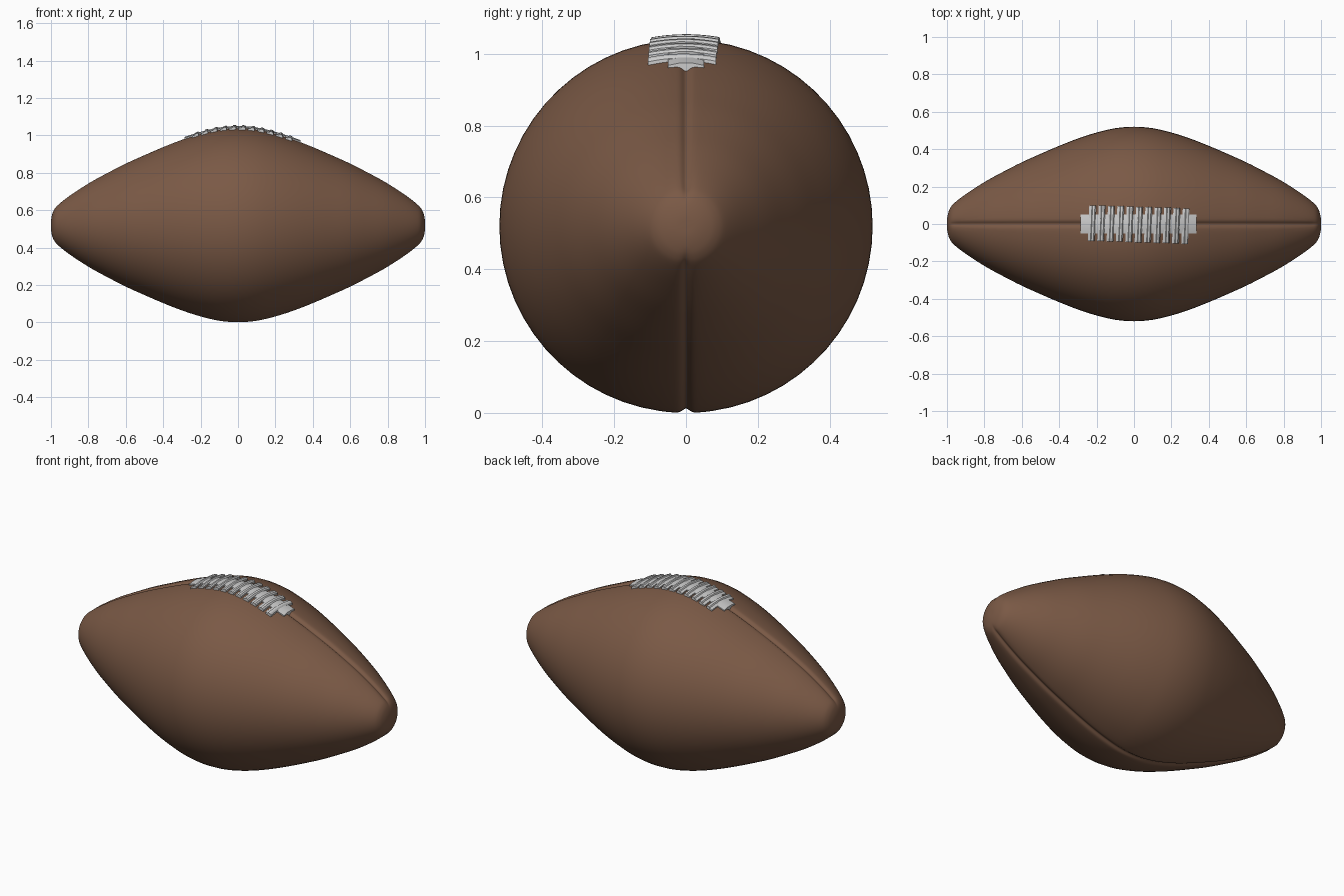
import bpy, bmesh, math

if "Cube" in bpy.data.objects:
    bpy.data.objects.remove(bpy.data.objects["Cube"])

CZ = 0.52
# Half profile of the ball: (distance along x, radius)
PROFILE = [(0, .52), (.1, .512), (.2, .489), (.3, .457), (.4, .418), (.5, .375),
           (.6, .33), (.7, .279), (.8, .224), (.9, .159), (.96, .113), (.982, .087),
           (.993, .06), (.999, .03), (1, 0)]


def spline(points, steps):
    """Catmull-Rom through the points, mirrored at the start."""
    out = []
    pts = [(-points[1][0], points[1][1])] + points + [(1, -.03)]
    for i in range(1, len(pts) - 2):
        for s in range(steps):
            t = s / steps
            out.append(tuple(
                .5 * (2 * b + (c - a) * t + (2 * a - 5 * b + 4 * c - d) * t * t
                      + (3 * b - a - 3 * c + d) * t ** 3)
                for a, b, c, d in zip(*pts[i - 1:i + 3])))
    return out


HALF = spline(PROFILE, 4)


def radius(x):
    x = abs(x)
    for (x0, r0), (x1, r1) in zip(HALF, HALF[1:]):
        if x <= x1:
            return r0 + (r1 - r0) * (x - x0) / (x1 - x0)
    return 0


def loft(name, rings, smooth=40):
    """Skin closed rings of points and cap both ends."""
    bm = bmesh.new()
    loops = [[bm.verts.new(p) for p in ring] for ring in rings]
    n = len(loops[0])
    for a, b in zip(loops, loops[1:]):
        for i in range(n):
            bm.faces.new((a[i], a[(i + 1) % n], b[(i + 1) % n], b[i]))
    bm.faces.new(loops[0])
    bm.faces.new(loops[-1])
    bmesh.ops.recalc_face_normals(bm, faces=bm.faces)
    mesh = bpy.data.meshes.new(name)
    bm.to_mesh(mesh)
    bm.free()
    ob = bpy.data.objects.new(name, mesh)
    bpy.context.collection.objects.link(ob)
    bpy.ops.object.select_all(action='DESELECT')
    ob.select_set(True)
    bpy.context.view_layer.objects.active = ob
    bpy.ops.object.shade_smooth_by_angle(angle=math.radians(smooth))
    return ob


# Ball: lathed around x, with a seam groove along the top and bottom
near = [.008, .016, .025, .035, .05, .07, .1, .14]
quarter = near + [.14 + (math.pi / 2 - .14) * k / 14 for k in range(1, 15)]
half_angles = [0] + quarter + [math.pi - a for a in reversed(quarter[:-1])]
angles = half_angles + [a + math.pi for a in half_angles]


def ball_ring(x, r):
    ring = []
    for a in angles:
        y = r * math.sin(a)
        fade = min(1, max(0, (r - .06) / .06))
        rr = r - .012 * fade * math.exp(-(y / .013) ** 2)
        ring.append((x, rr * math.sin(a), CZ + rr * math.cos(a)))
    return ring


stations = [(-x, r) for x, r in reversed(HALF[1:])] + HALF
ball = loft("ball", [ball_ring(x, r) for x, r in stations], 60)
leather = bpy.data.materials.new("brown_leather")
leather.diffuse_color = (.195, .1, .06, 1)
leather.use_nodes = True
leather.node_tree.nodes["Principled BSDF"].inputs["Base Color"].default_value = leather.diffuse_color
ball.data.materials.append(leather)


# Lace strip: flat bar following the top of the ball
def strip_ring(x):
    top, low = CZ + radius(x) + .01, CZ + radius(x) - .022
    return [(x, -.05, low), (x, -.05, top - .006), (x, -.02, top), (x, .02, top),
            (x, .05, top - .006), (x, .05, low)]


loft("lace_strip", [strip_ring(-.285 + .62 * k / 24) for k in range(25)], 25)

# Cross laces: curved bands over the strip, each with a raised cord
SECTION = [(-.018, -.012), (-.018, .006), (-.012, .009), (-.004, .009), (0, .015),
           (.012, .015), (.018, .009), (.018, -.012)]
for k in range(11):
    cx = -.225 + .05 * k
    shift = .005 - .016 * k / 10
    rings = []
    for j in range(13):
        v = -1 + j / 6
        y = shift + .095 * v
        ring = []
        for dx, h in SECTION:
            x = cx + dx + .004 * v
            r = radius(x) + h
            ring.append((x, y, CZ + math.sqrt(r * r - y * y)))
        rings.append(ring)
    loft(f"cross_lace_{k + 1}", rings, 30)
